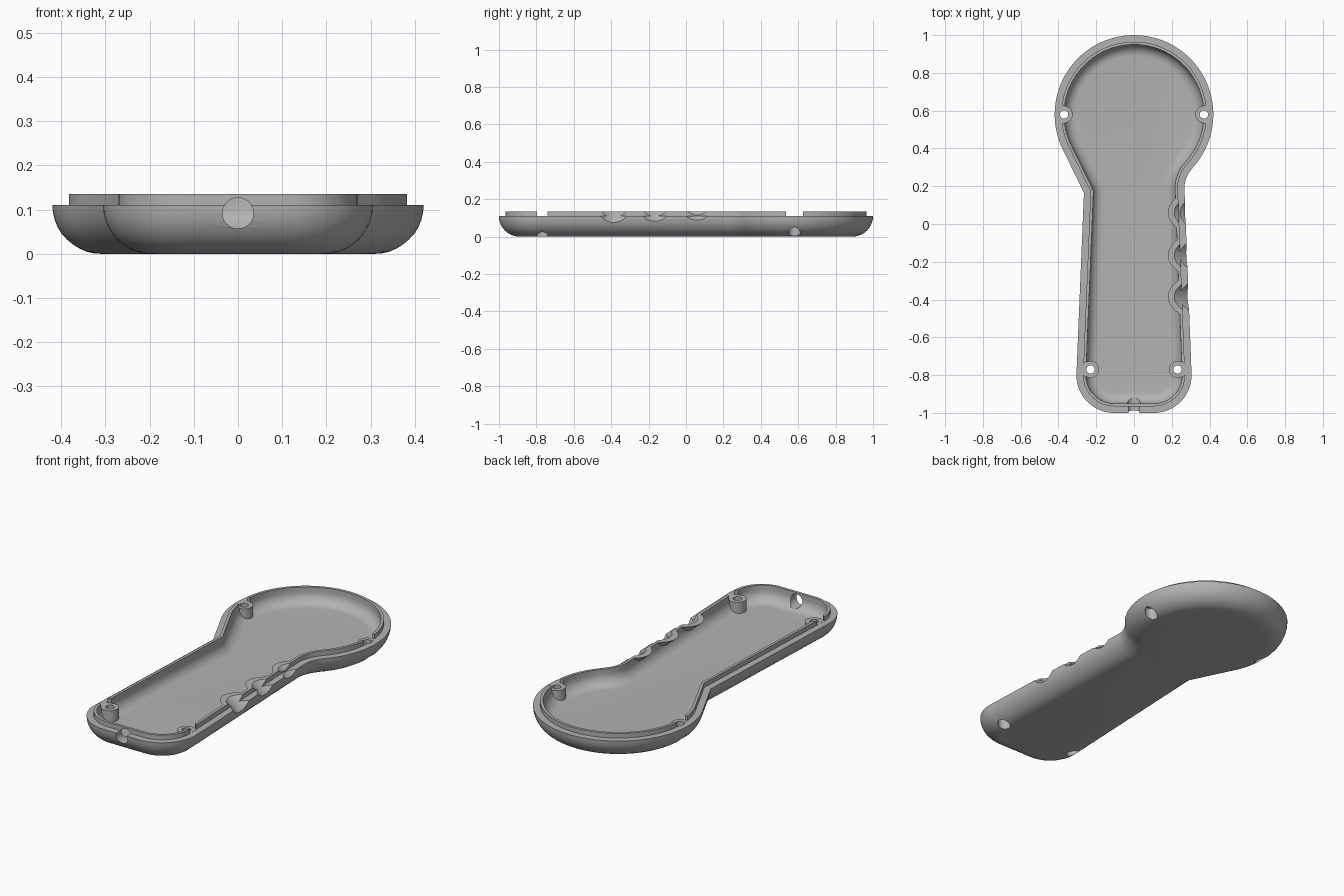
import bpy
import bmesh
from math import sin, cos, pi, radians
from mathutils import Vector, Matrix

cube = bpy.data.objects.get("Cube")
if cube:
    bpy.data.objects.remove(cube, do_unlink=True)

grey = bpy.data.materials.new("light grey plastic")
grey.use_nodes = True
colour = (0.45, 0.45, 0.45, 1)
grey.diffuse_color = colour
grey.node_tree.nodes["Principled BSDF"].inputs["Base Color"].default_value = colour

RIM, LIP_TOP, WALL, LEDGE = 0.11, 0.135, 0.05, 0.035


def arc(cx, cy, r, start, end, steps):
    angles = [radians(start + (end - start) * i / steps) for i in range(steps + 1)]
    return [Vector((cx + r * cos(a), cy + r * sin(a))) for a in angles]


# Outline: round head, angled left neck, rounded handle end, filleted right neck
outline = (arc(0, 0.58, 0.42, -43, 206, 72)
           + [Vector((-0.265, 0.165))]
           + arc(-0.105, -0.8, 0.2, 180, 270, 20)
           + arc(0.105, -0.8, 0.2, 270, 360, 20)
           + arc(0.417, 0.19, 0.15, 180, 137, 12)[:-1])


def inset(points, d):
    result = []
    for i, p in enumerate(points):
        a = (p - points[i - 1]).normalized()
        b = (points[(i + 1) % len(points)] - p).normalized()
        na, nb = Vector((-a.y, a.x)), Vector((-b.y, b.x))
        result.append(p + (na + nb) * d / (1 + na.dot(nb)))
    return result


def make_object(name, bm):
    bmesh.ops.recalc_face_normals(bm, faces=bm.faces)
    mesh = bpy.data.meshes.new(name)
    bm.to_mesh(mesh)
    bm.free()
    mesh.materials.append(grey)
    obj = bpy.data.objects.new(name, mesh)
    bpy.context.collection.objects.link(obj)
    return obj


def loft(name, profile):
    """Closed solid through inset copies of the outline: (inset, height)."""
    bm = bmesh.new()
    rings = [[bm.verts.new((p.x, p.y, z)) for p in inset(outline, d)] for d, z in profile]
    n = len(outline)
    for low, high in zip(rings, rings[1:]):
        for i in range(n):
            j = (i + 1) % n
            bm.faces.new((low[i], low[j], high[j], high[i]))
    bm.faces.new(rings[0][::-1])
    bm.faces.new(rings[-1])
    return make_object(name, bm)


def cylinder(name, r, length, centre, rotation=None):
    bm = bmesh.new()
    matrix = Matrix.Translation(centre) @ (rotation or Matrix.Identity(4))
    bmesh.ops.create_cone(bm, cap_ends=True, segments=40, radius1=r, radius2=r,
                          depth=length, matrix=matrix)
    return make_object(name, bm)


def upright(name, r, x, y, low, high):
    return cylinder(name, r, high - low, (x, y, (low + high) / 2))


def cut(target, cutter):
    mod = target.modifiers.new("cut", "BOOLEAN")
    mod.operation = "DIFFERENCE"
    mod.solver = "MANIFOLD"
    mod.object = cutter
    bpy.ops.object.select_all(action="DESELECT")
    bpy.context.view_layer.objects.active = target
    target.select_set(True)
    bpy.ops.object.modifier_apply(modifier=mod.name)
    bpy.data.objects.remove(cutter, do_unlink=True)


def rounded(r, base, offset, steps=10):
    """Quarter-round edge from the flat floor up to the vertical wall."""
    return [(offset + r - r * sin(t), base + r - r * cos(t))
            for t in [pi / 2 * i / steps for i in range(steps + 1)]]


shell = loft("half_shell", rounded(RIM, 0, 0) + [(LEDGE, RIM), (LEDGE, LIP_TOP)])
cavity = loft("cavity", rounded(RIM - WALL, WALL, WALL) + [(WALL, 0.2)])

# Finger grooves run down and outward; material is kept around them in the cavity
tilt = radians(40)
groove_r, liner = 0.1, 0.022
grooves = []
for y in (-0.385, -0.165, 0.06):
    axis = Vector((0.285, y, 0.075)) + groove_r * Vector((sin(tilt), 0, cos(tilt)))
    turn = Matrix.Rotation(tilt - pi / 2, 4, "Y")
    cut(cavity, cylinder("groove_liner", groove_r + liner, 0.8, axis, turn))
    grooves.append(cylinder("finger_groove", groove_r, 0.9, axis, turn))

# Screw bosses stand in the cavity
screws = [(side * x, y) for x, y in ((0.37, 0.58), (0.23, -0.77)) for side in (-1, 1)]
for x, y in screws:
    cut(cavity, upright("boss", 0.045, x, y, -0.1, 0.3))

cut(shell, cavity)
for groove in grooves:
    cut(shell, groove)

# Lip notch, screw hole and counterbore at each boss
for x, y in screws:
    cut(shell, upright("lip_notch", 0.048, x, y, RIM + 0.0005, 0.2))
    cut(shell, upright("screw_hole", 0.022, x, y, -0.1, 0.25))
    cut(shell, upright("counterbore", 0.032, x, y, -0.05, 0.07))

# Cable hole through the handle end
cut(shell, cylinder("cable_hole", 0.035, 0.2, (0, -0.99, 0.092),
                    Matrix.Rotation(pi / 2, 4, "X")))

shell.select_set(True)
bpy.context.view_layer.objects.active = shell
bpy.ops.object.shade_smooth_by_angle(angle=radians(30))
